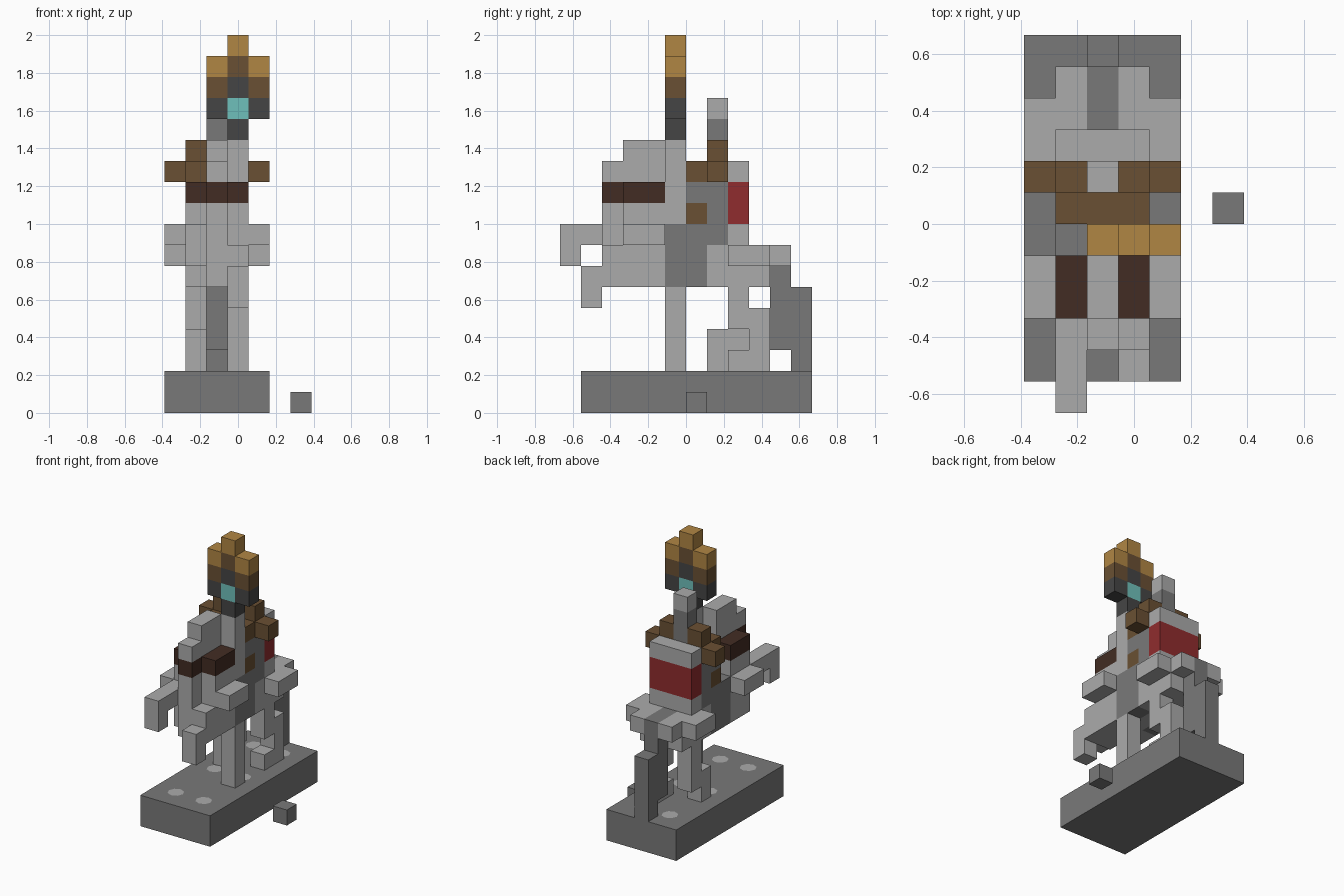
import bpy
import bmesh
from mathutils import Matrix, Vector

default_cube = bpy.data.objects.get("Cube")
if default_cube:
    bpy.data.objects.remove(default_cube, do_unlink=True)

UNIT = 2 / 18                      # edge of one block
ORIGIN = Vector((3.5, 6, 0))       # grid position of the model centre
MIRROR_SUM = 4                     # column + mirrored column of the statue


def material(name, hex_colour):
    def linear(value):
        value /= 255
        return value / 12.92 if value < 0.04 else ((value + 0.055) / 1.055) ** 2.4
    colour = [linear(channel) for channel in bytes.fromhex(hex_colour)] + [1]
    mat = bpy.data.materials.new(name)
    mat.use_nodes = True
    mat.diffuse_color = colour
    shader = mat.node_tree.nodes["Principled BSDF"]
    shader.inputs["Base Color"].default_value = colour
    shader.inputs["Roughness"].default_value = 0.9
    return mat


light_stone = material("light stone", "ababab")
grey_stone = material("grey stone", "797979")
charcoal = material("charcoal", "454545")
gold = material("gold", "b08644")
bronze = material("bronze brown", "6a5033")
leather = material("dark leather", "422c23")
red = material("cape red", "902c2e")
teal = material("teal gem", "6fc0bb")


def finish(name, mat, bm):
    mesh = bpy.data.meshes.new(name)
    bm.to_mesh(mesh)
    bm.free()
    mesh.materials.append(mat)
    obj = bpy.data.objects.new(name, mesh)
    bpy.context.collection.objects.link(obj)
    return obj


def blocks(name, mat, *spans, mirror=False):
    """Boxes spanning first to last block (column, row, layer), inclusive."""
    bm = bmesh.new()
    boxes = []
    for first, last in spans:
        boxes.append((first, last))
        if mirror:
            boxes.append(((MIRROR_SUM - last[0], *first[1:]),
                          (MIRROR_SUM - first[0], *last[1:])))
    for first, last in boxes:
        low = Vector(first)
        high = Vector(last) + Vector((1, 1, 1))
        centre = ((low + high) / 2 - ORIGIN) * UNIT
        size = (high - low) * UNIT
        bmesh.ops.create_cube(
            bm, size=1, matrix=Matrix.Translation(centre) @ Matrix.Diagonal((*size, 1)))
    return finish(name, mat, bm)


def block(name, mat, cell):
    return blocks(name, mat, (cell, cell))


# Plinth with flat round marks, and the loose block beside it
blocks("plinth", grey_stone, ((0, 1, 0), (4, 11, 1)))
block("loose_block", grey_stone, (6, 6, 0))
marks = bmesh.new()
for column in (1, 3):
    for row in (2, 6, 10):
        spot = (Vector((column + 0.5, row + 0.5, 2)) - ORIGIN) * UNIT
        spot.z += 0.002
        bmesh.ops.create_circle(marks, cap_ends=True, segments=8, radius=UNIT / 2,
                                matrix=Matrix.Translation(spot))
finish("plinth_marks", light_stone, marks)

# Horse body, shoulders and hips
blocks("horse_chest", light_stone,
       ((1, 3, 6), (3, 4, 9)), ((2, 2, 6), (2, 2, 9)))
blocks("horse_belly", light_stone, ((2, 5, 6), (2, 6, 7)))
blocks("horse_rump", light_stone,
       ((1, 7, 6), (3, 8, 7)), ((1, 9, 6), (3, 9, 6)))
blocks("horse_haunches", light_stone, ((3, 9, 7), (3, 10, 7)), mirror=True)
blocks("horse_shoulders", light_stone, ((4, 3, 8), (4, 4, 8)), mirror=True)
blocks("horse_hips", light_stone, ((4, 8, 7), (4, 9, 7)), mirror=True)

# Horse head and bridle
blocks("horse_head", light_stone,
       ((2, 3, 10), (2, 4, 10)), ((2, 2, 11), (2, 4, 11)), ((2, 3, 12), (2, 4, 12)))
block("bridle_nose", leather, (2, 2, 10))
blocks("bridle_side", leather, ((3, 3, 10), (3, 4, 10)), mirror=True)

# Raised front legs
blocks("front_leg_right", light_stone,
       ((1, 0, 7), (1, 0, 8)), ((1, 1, 8), (1, 2, 8)))
blocks("front_leg_left", light_stone,
       ((3, 1, 5), (3, 1, 6)), ((3, 2, 6), (3, 2, 7)))

# Standing hind legs
blocks("hind_leg_right", light_stone,
       ((1, 7, 2), (1, 7, 3)), ((1, 8, 3), (1, 8, 5)))
blocks("hind_leg_left", light_stone,
       ((3, 8, 4), (3, 8, 5)), ((3, 9, 2), (3, 9, 4)), ((3, 8, 2), (3, 8, 2)))

# Tail reaching down to the plinth
blocks("tail", grey_stone,
       ((2, 9, 7), (2, 10, 7)), ((2, 10, 3), (2, 10, 6)), ((2, 11, 2), (2, 11, 5)))

# Rider
blocks("rider_legs", grey_stone, ((3, 5, 6), (3, 6, 7)), mirror=True)
blocks("rider_lap", grey_stone, ((1, 5, 8), (3, 7, 8)))
blocks("rider_torso", grey_stone,
       ((1, 7, 9), (3, 7, 10)), ((1, 6, 10), (3, 6, 10)), ((2, 6, 9), (2, 6, 9)))
blocks("rider_neck", grey_stone, ((2, 7, 11), (2, 7, 13)))
block("rider_head", light_stone, (2, 7, 14))
blocks("rider_hands", bronze, ((3, 6, 9), (3, 6, 9)), mirror=True)
blocks("rider_collar", bronze, ((1, 6, 11), (3, 6, 11)))
blocks("rider_shoulders", bronze,
       ((3, 7, 11), (3, 7, 12)), ((4, 7, 11), (4, 7, 11)), mirror=True)

# Cape with pale borders
blocks("cape", red, ((1, 8, 9), (3, 8, 10)))
blocks("cape_borders", light_stone, ((1, 8, 8), (3, 8, 8)), ((1, 8, 11), (3, 8, 11)))

# Staff with a flame-shaped head and gem
blocks("staff", light_stone, ((3, 5, 2), (3, 5, 5)), ((3, 5, 9), (3, 5, 12)))
block("staff_gem", teal, (3, 5, 14))
for layer, middle, side in ((13, charcoal, None), (14, None, charcoal),
                            (15, charcoal, bronze), (16, bronze, gold),
                            (17, gold, None)):
    if middle:
        block("staff_head_middle", middle, (3, 5, layer))
    if side:
        for column in (2, 4):
            block("staff_head_side", side, (column, 5, layer))
